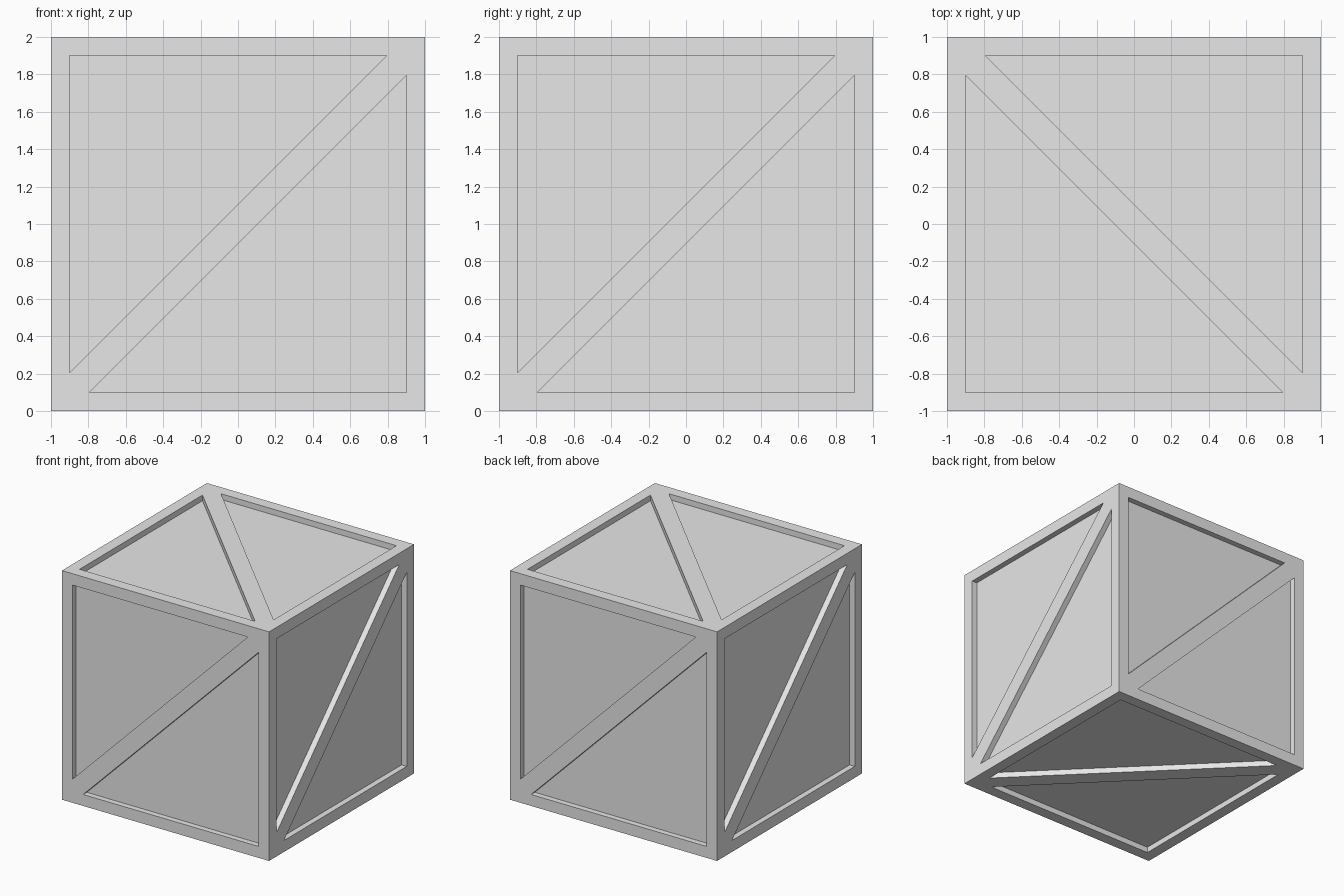
import bpy
import bmesh
import math
from mathutils import Matrix, Vector

cube = bpy.data.objects.get("Cube")
if cube:
    bpy.data.objects.remove(cube, do_unlink=True)

HALF = 1.0      # half size of the crate
BEAM = 0.10     # beam thickness
DEPTH = 0.05    # how far the panels sit behind the frame
NOTCH = 0.105   # half width of a brace, measured along the frame
CENTRE = Vector((0, 0, HALF))

grey = bpy.data.materials.new("light_grey")
grey.use_nodes = True
grey.diffuse_color = (0.8, 0.8, 0.8, 1)
grey.node_tree.nodes["Principled BSDF"].inputs["Base Color"].default_value = (0.8, 0.8, 0.8, 1)


def finish(name, bm):
    """Turn a bmesh into a grey object."""
    bmesh.ops.recalc_face_normals(bm, faces=bm.faces)
    mesh = bpy.data.meshes.new(name)
    bm.to_mesh(mesh)
    bm.free()
    mesh.materials.append(grey)
    obj = bpy.data.objects.new(name, mesh)
    bpy.context.collection.objects.link(obj)
    return obj


def box(name, centre, size):
    bm = bmesh.new()
    bmesh.ops.create_cube(bm, size=1)
    bmesh.ops.scale(bm, vec=size, verts=bm.verts)
    bmesh.ops.translate(bm, vec=CENTRE + Vector(centre), verts=bm.verts)
    return finish(name, bm)


def brace(name, turn):
    """Diagonal plank on the front face, turned onto another face."""
    a, b = HALF - BEAM, HALF - BEAM - NOTCH
    outline = [(-a, -a), (-b, -a), (a, b), (a, a), (b, a), (-a, -b)]
    bm = bmesh.new()
    face = bm.faces.new([bm.verts.new((x, -HALF, z)) for x, z in outline])
    ext = bmesh.ops.extrude_face_region(bm, geom=[face], use_keep_orig=True)
    back = [v for v in ext["geom"] if isinstance(v, bmesh.types.BMVert)]
    bmesh.ops.translate(bm, vec=(0, DEPTH + 0.01, 0), verts=back)
    bmesh.ops.transform(bm, matrix=Matrix.Translation(CENTRE) @ turn, verts=bm.verts)
    return finish(name, bm)


# Recessed panels, made as one inner box
inner = 2 * (HALF - DEPTH)
box("inner_panels", (0, 0, 0), (inner, inner, inner))

# Corner posts and the rails between them
mid = HALF - BEAM / 2
span = 2 * (HALF - BEAM)
for sx, side in ((1, "left"), (-1, "right")):
    for sy, end in ((-1, "front"), (1, "back")):
        box(f"{end}_{side}_post", (sx * mid, sy * mid, 0), (BEAM, BEAM, 2 * HALF))
for sz, level in ((1, "top"), (-1, "bottom")):
    for s, end, side in ((-1, "front", "right"), (1, "back", "left")):
        box(f"{level}_{end}_rail", (0, s * mid, sz * mid), (span, BEAM, BEAM))
        box(f"{level}_{side}_rail", (s * mid, 0, sz * mid), (BEAM, span, BEAM))

# Side braces, each rising to the right when seen from outside
for i, side in enumerate(("front", "left", "back", "right")):
    brace(f"{side}_brace", Matrix.Rotation(i * math.pi / 2, 4, "Z"))

# Top and bottom braces, both running from back right to front left
quarter = Matrix.Rotation(math.pi / 2, 4, "Z")
brace("top_brace", quarter @ Matrix.Rotation(-math.pi / 2, 4, "X"))
brace("bottom_brace", Matrix.Rotation(math.pi / 2, 4, "X"))
